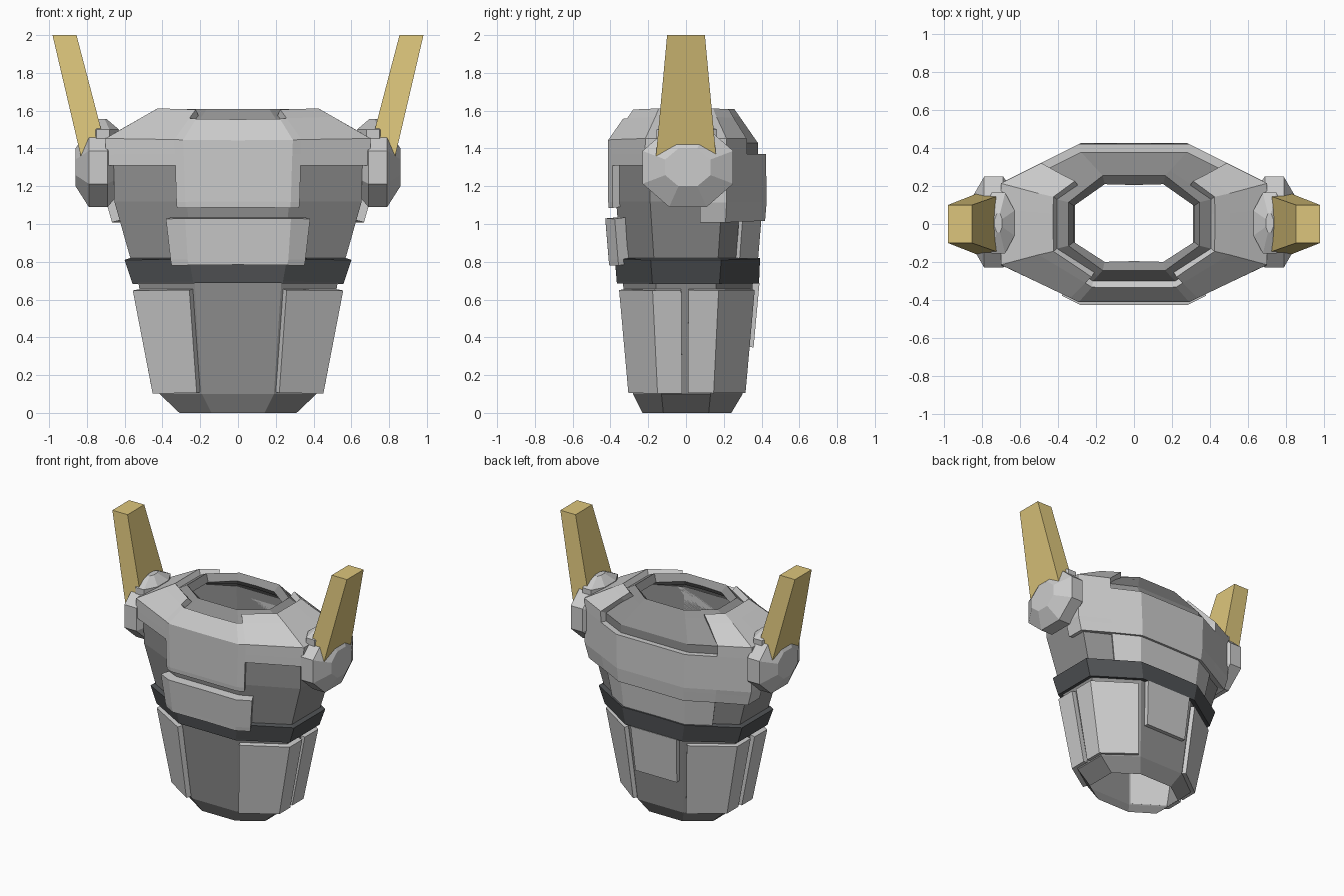
import bpy, math

if "Cube" in bpy.data.objects:
    bpy.data.objects.remove(bpy.data.objects["Cube"])

def mat(name, c):
    m = bpy.data.materials.new(name)
    m.diffuse_color = (*c, 1)
    m.use_nodes = True
    m.node_tree.nodes["Principled BSDF"].inputs["Base Color"].default_value = m.diffuse_color
    return m

DARK = mat("dark_grey", (0.28, 0.28, 0.28))
BLACK = mat("near_black", (0.08, 0.085, 0.09))
GOLD = mat("gold", (0.72, 0.56, 0.2))

# Torso sections: z, side x, front corner x, front y, back y, side corner y
RINGS = [
    (0.00, .31, .14, -.23, .24, .12),
    (0.10, .415, .19, -.28, .30, .13),
    (0.70, .53, .23, -.335, .355, .16),
    (0.82, .57, .25, -.345, .36, .17),
    (1.12, .655, .27, -.37, .385, .19),
    (1.43, .66, .28, -.37, .38, .19),
    (1.61, .345, .165, -.245, .255, .115),
]

def surf(u, z):
    """Point on the octagonal torso; u = -0.5 front centre, 3.5 back centre (right half)."""
    for a, b in zip(RINGS, RINGS[1:]):
        if z <= b[0]:
            break
    t = (z - a[0]) / (b[0] - a[0])
    _, hx, fx, yf, yb, sy = [p + (q - p) * t for p, q in zip(a, b)]
    c = [(-fx, yf), (fx, yf), (hx, -sy), (hx, sy), (fx, yb), (-fx, yb)]
    i = min(int(u + 1), 4)
    f = u + 1 - i
    return tuple(p + (q - p) * f for p, q in zip(c[i], c[i + 1])) + (z,)

def make(name, verts, faces, material, thick=0, offset=1):
    me = bpy.data.meshes.new(name)
    me.from_pydata(verts, [], faces)
    me.validate()
    ob = bpy.data.objects.new(name, me)
    bpy.context.collection.objects.link(ob)
    if material:
        me.materials.append(material)
    mir = ob.modifiers.new("mirror", 'MIRROR')
    mir.use_clip = True
    if thick:
        s = ob.modifiers.new("thickness", 'SOLIDIFY')
        s.thickness, s.offset, s.use_even_offset = thick, offset, True
    return ob

def plate(name, us, zs, thick=0, material=None, keep=lambda u, z: True, offset=1):
    """Panel following the torso surface; keep() selects cells by their centre."""
    n = len(us)
    cells = [(j, i) for j in range(len(zs) - 1) for i in range(n - 1)
             if keep((us[i] + us[i + 1]) / 2, (zs[j] + zs[j + 1]) / 2)]
    quads = [(j*n + i, j*n + i + 1, (j + 1)*n + i + 1, (j + 1)*n + i) for j, i in cells]
    used = sorted({k for q in quads for k in q})
    index = {k: m for m, k in enumerate(used)}
    verts = [surf(us[k % n], zs[k // n]) for k in used]
    return make(name, verts, [[index[k] for k in q] for q in quads], material, thick, offset)

def loft(name, rings, material=None):
    """Closed solid through equal-sized point rings."""
    n = len(rings[0])
    faces = [(j*n + i, j*n + (i + 1) % n, (j + 1)*n + (i + 1) % n, (j + 1)*n + i)
             for j in range(len(rings) - 1) for i in range(n)]
    faces += [tuple(reversed(range(n))), tuple(range((len(rings) - 1)*n, len(rings)*n))]
    return make(name, [p for r in rings for p in r], faces, material)

def octagon(a, b):
    k = 1 / math.cos(math.pi / 8)
    return [(a*k*math.cos(math.pi*(i + .5)/4), b*k*math.sin(math.pi*(i + .5)/4)) for i in range(8)]

ALL = [-.5, 0, 1, 2, 3, 3.5]

# Hollow inner body, open at both ends, with a thick neck rim
plate("torso_core", ALL, [r[0] for r in RINGS[:-1]] + [1.57], material=DARK)
plate("neck_rim", ALL, [1.57, 1.61], .06, DARK, offset=-1)

# Waist belt
plate("waist_belt", ALL, [.69, .70, .82], .032, BLACK)

# Lower armour panels
plate("front_waist_panel", [.04, 1, 1.42], [.11, .655], .036)
plate("rear_waist_panel", [1.54, 2, 2.94], [.11, .655], .03)
plate("back_centre_panel", [3.08, 3.5], [.35, .69], .035)

# Abdomen plates
plate("front_abdomen_plate", [-.5, 0, .24], [.79, .82, 1.035], .065)
plate("back_abdomen_plate", [2.5, 3, 3.5], [.82, 1.03], .022)

# Collar armour: bib in front, scooped neck behind
def collar(u, z):
    if z < 1.09:
        return u > 1.7
    if z < 1.31:
        return u < .1 or u > 1.7
    if z < 1.37:
        return True
    if z < 1.53:
        return u < 2.5
    return .1 < u < 2.5

plate("collar_armour", [-.5, 0, .1, 1, 1.7, 2, 2.5, 3, 3.5],
      [1.02, 1.09, 1.12, 1.31, 1.37, 1.43, 1.53, 1.575], .042, keep=collar)

# Shoulder joints and their caps
loft("shoulder_joint", [[(x, .01 + p, 1.3 + q) for p, q in octagon(a, b)]
     for x, a, b in [(.64, .17, .15), (.69, .24, .21), (.79, .24, .21), (.86, .12, .1)]])
loft("shoulder_cap", [[(.715 + p, .005 + q, z) for p, q in octagon(a, b)]
     for z, a, b in [(1.4, .085, .16), (1.5, .085, .16), (1.555, .02, .05)]])

# Upright shoulder horns
loft("shoulder_horn", [[(x0, -y, z), (x1, -y, z), (x1, y, z), (x0, y, z)]
     for z, x0, x1, y in [(1.35, .685, .83, .16), (2, .855, .982, .1)]], GOLD)
